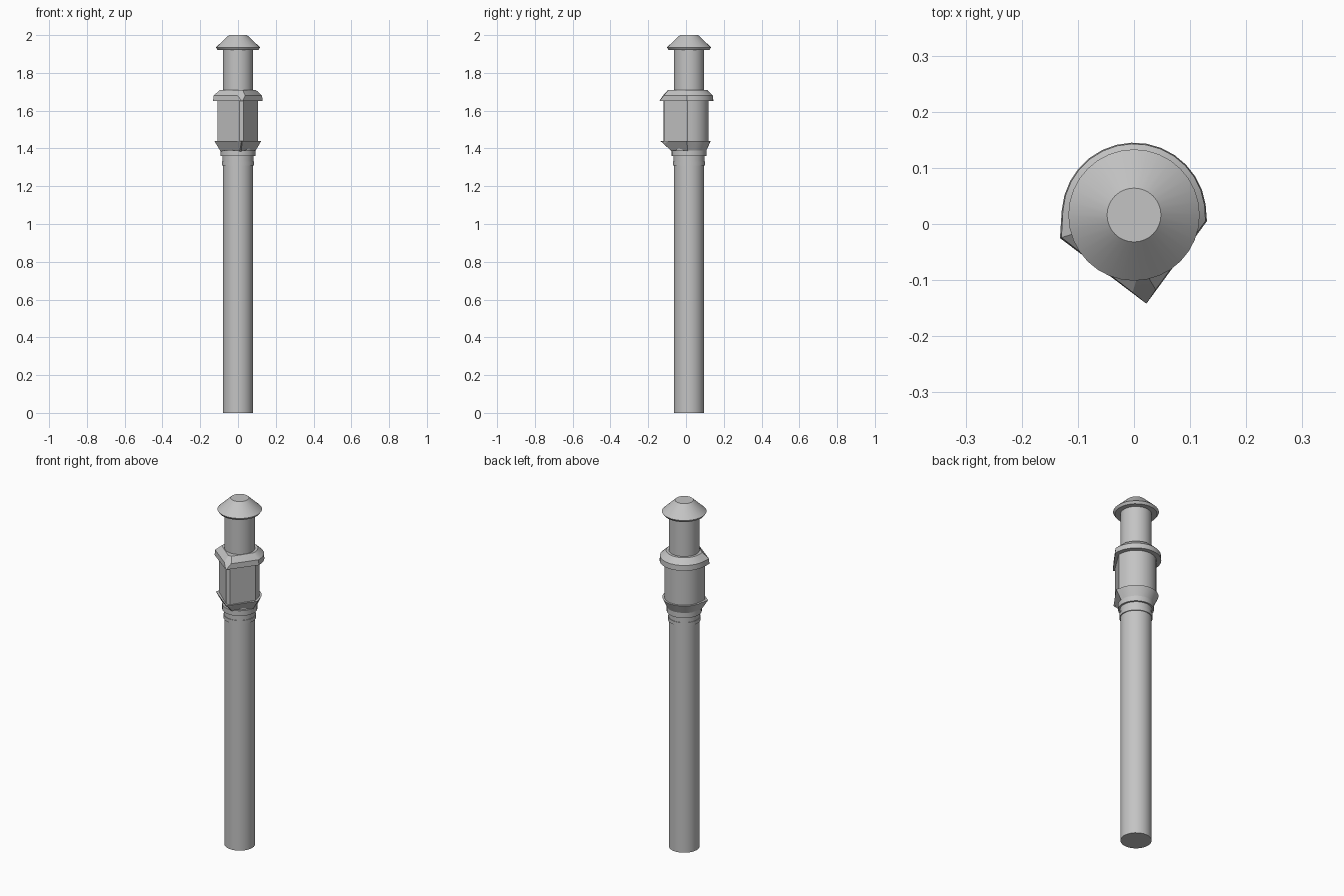
import bpy, bmesh
from math import sin, cos, radians, pi
from mathutils import Vector

AXIS_Y = 0.016

if "Cube" in bpy.data.objects:
    bpy.data.objects.remove(bpy.data.objects["Cube"])

metal = bpy.data.materials.new("grey_metal")
metal.use_nodes = True
GREY = (0.55, 0.55, 0.55, 1)
metal.diffuse_color = GREY
metal.node_tree.nodes["Principled BSDF"].inputs["Base Color"].default_value = GREY


def loft(name, sections, angle=30):
    """Skin a closed solid through (outline, height) sections."""
    bm = bmesh.new()
    rings = [[bm.verts.new((p.x, p.y + AXIS_Y, z)) for p in outline] for outline, z in sections]
    n = len(rings[0])
    for low, high in zip(rings, rings[1:]):
        for i in range(n):
            j = (i + 1) % n
            bm.faces.new((low[i], low[j], high[j], high[i]))
    bm.faces.new(rings[0][::-1])
    bm.faces.new(rings[-1])
    bmesh.ops.recalc_face_normals(bm, faces=bm.faces)
    mesh = bpy.data.meshes.new(name)
    bm.to_mesh(mesh)
    bm.free()
    mesh.materials.append(metal)
    obj = bpy.data.objects.new(name, mesh)
    bpy.context.collection.objects.link(obj)
    bpy.ops.object.select_all(action="DESELECT")
    obj.select_set(True)
    bpy.context.view_layer.objects.active = obj
    bpy.ops.object.shade_smooth_by_angle(angle=radians(angle))
    return obj


def circle(r, n=32):
    return [Vector((r * cos(2 * pi * i / n), r * sin(2 * pi * i / n))) for i in range(n)]


def turned(name, profile):
    return loft(name, [(circle(r), z) for r, z in profile])


def housing_outline(back, side, front, chamfer):
    """Round back with two flat faces meeting at a corner in front."""
    left = Vector((-0.132, -0.041)) * side
    right = Vector((0.13, -0.011)) * side
    tip = Vector((0.022, -0.158)) * front
    arc = [Vector((cos(radians(a)), sin(radians(a)))) * back for a in range(8, 181, 12)]
    return [right] + arc + [left, tip.lerp(left, chamfer), tip.lerp(right, chamfer)]


# Pole, sleeve and neck
turned("pole", [(0.08, 0), (0.08, 1.40)])
turned("sleeve", [(0.082, 1.33), (0.082, 1.37)])
turned("lower_ring", [(0.085, 1.31), (0.085, 1.33)])
turned("collar", [(0.092, 1.36), (0.092, 1.39)])
turned("neck", [(0.08, 1.70), (0.08, 1.93)])

# Cornered housing with flared rims
loft("lower_flare", [
    (housing_outline(0.090, 0.70, 0.60, 0.05), 1.385),
    (housing_outline(0.115, 0.95, 0.97, 0.01), 1.44)])
loft("housing", [
    (housing_outline(0.104, 0.82, 0.92, 0.1), 1.43),
    (housing_outline(0.104, 0.82, 0.92, 0.1), 1.66)])
loft("upper_rim", [
    (housing_outline(0.129, 1, 1, 0.005), 1.65),
    (housing_outline(0.127, 0.98, 0.99, 0.16), 1.68),
    (housing_outline(0.095, 0.72, 0.76, 0.10), 1.71)])

# Conical cap
turned("cap", [(0.108, 1.922), (0.117, 1.935), (0.048, 2.0)])
